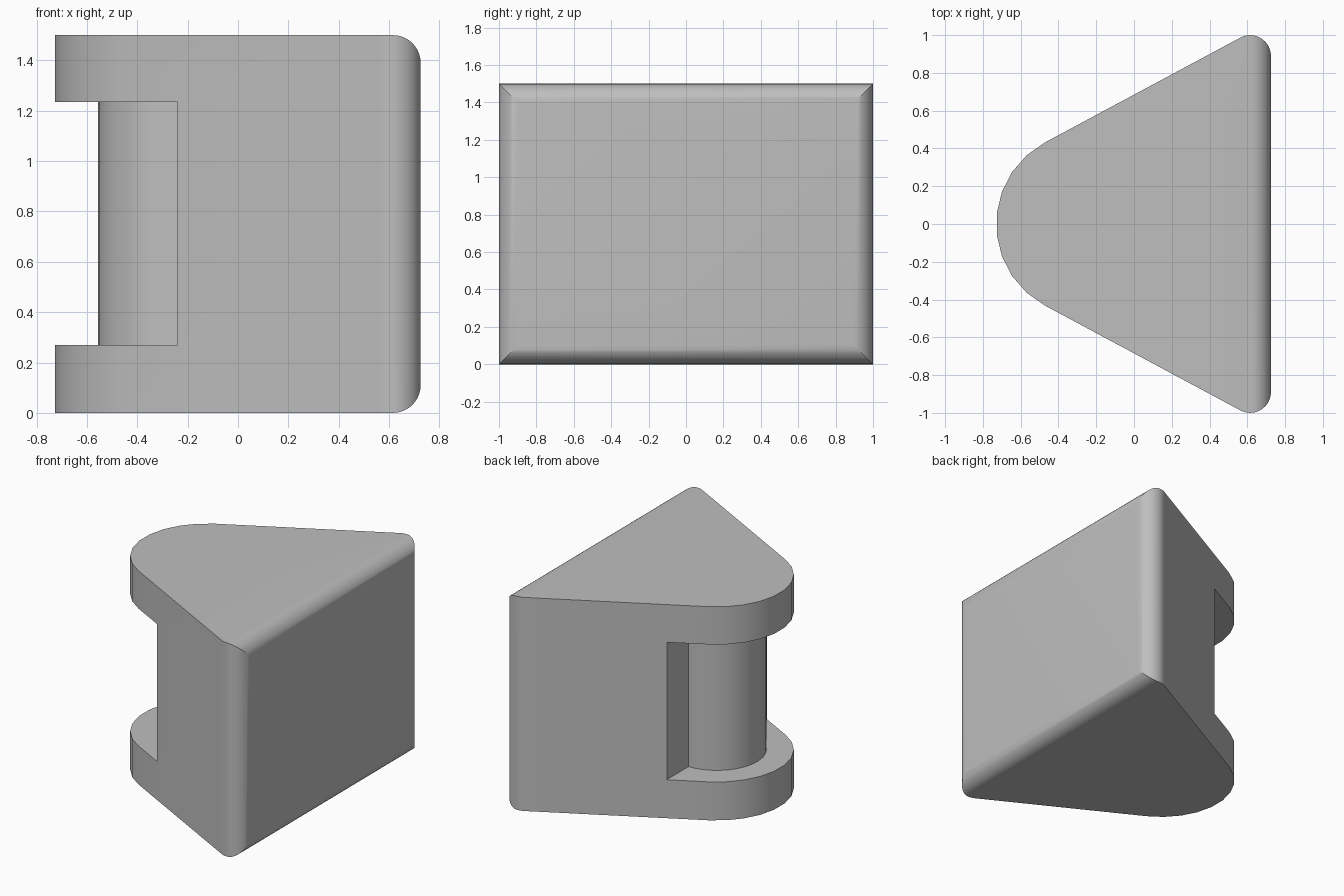
import bpy, bmesh
from math import radians, sin, cos, pi
from mathutils import Vector

cube = bpy.data.objects.get("Cube")
if cube:
    bpy.data.objects.remove(cube, do_unlink=True)

grey = bpy.data.materials.new("plain grey")
grey.use_nodes = True
colour = (0.52, 0.52, 0.52, 1)
grey.diffuse_color = colour
grey.node_tree.nodes["Principled BSDF"].inputs["Base Color"].default_value = colour


def arc(cx, cy, r, start, end, steps):
    """Points along a circular arc, angles in degrees."""
    angles = [radians(start + (end - start) * i / steps) for i in range(steps + 1)]
    return [(cx + r * cos(a), cy + r * sin(a)) for a in angles]


def prism(name, outline, base, depth):
    """Extrude a closed outline of 3D points along the depth vector."""
    bm = bmesh.new()
    face = bm.faces.new([bm.verts.new(Vector(p) + Vector(base)) for p in outline])
    top = bmesh.ops.extrude_face_region(bm, geom=[face])["geom"]
    bmesh.ops.translate(bm, vec=depth,
                        verts=[v for v in top if isinstance(v, bmesh.types.BMVert)])
    bmesh.ops.recalc_face_normals(bm, faces=bm.faces)
    mesh = bpy.data.meshes.new(name)
    bm.to_mesh(mesh)
    bm.free()
    mesh.materials.append(grey)
    ob = bpy.data.objects.new(name, mesh)
    bpy.context.collection.objects.link(ob)
    return ob


def cut(target, cutter, operation):
    """Apply a boolean and throw the cutter away."""
    cutter.hide_render = True
    mod = target.modifiers.new("cut", "BOOLEAN")
    mod.operation, mod.object, mod.solver = operation, cutter, "EXACT"
    bpy.ops.object.select_all(action="DESELECT")
    bpy.context.view_layer.objects.active = target
    target.select_set(True)
    bpy.ops.object.modifier_apply(modifier=mod.name)
    bpy.data.objects.remove(cutter, do_unlink=True)


height, right = 1.5, 0.725
nose_x, nose_r = -0.24, 0.49
fillet = 0.11
taper = 28.2
fx = right - fillet
fy = (nose_r - fillet + sin(radians(taper)) * (fx - nose_x)) / cos(radians(taper))

# Tapered body with a round nose and rounded wide corners
plan = (arc(fx, -fy, fillet, -90 - taper, 0, 14)
        + arc(fx, fy, fillet, 0, 90 + taper, 14)
        + arc(nose_x, 0, nose_r, 90 + taper, 270 - taper, 9))
body = prism("wedge_block", [(x, y, 0) for x, y in plan], (0, 0, 0), (0, 0, height))

# Round the top and bottom edges of the wide face
side = ([(-1, 0)] + arc(fx, fillet, fillet, -90, 0, 10)
        + arc(fx, height - fillet, fillet, 0, 90, 10) + [(-1, height)])
edge_cutter = prism("edge_cutter", [(x, 0, z) for x, z in side], (0, -2, 0), (0, 4, 0))
cut(body, edge_cutter, "INTERSECT")

# Slot through the nose, leaving a round pin between two plates
slot = [(nose_x, -1), (-1, -1), (-1, 1), (nose_x, 1)] + arc(nose_x, 0, 0.315, 90, 270, 24)
slot_cutter = prism("slot_cutter", [(x, y, 0) for x, y in slot], (0, 0, 0.27), (0, 0, 0.965))
cut(body, slot_cutter, "DIFFERENCE")

bpy.ops.object.shade_smooth_by_angle(angle=radians(30))
